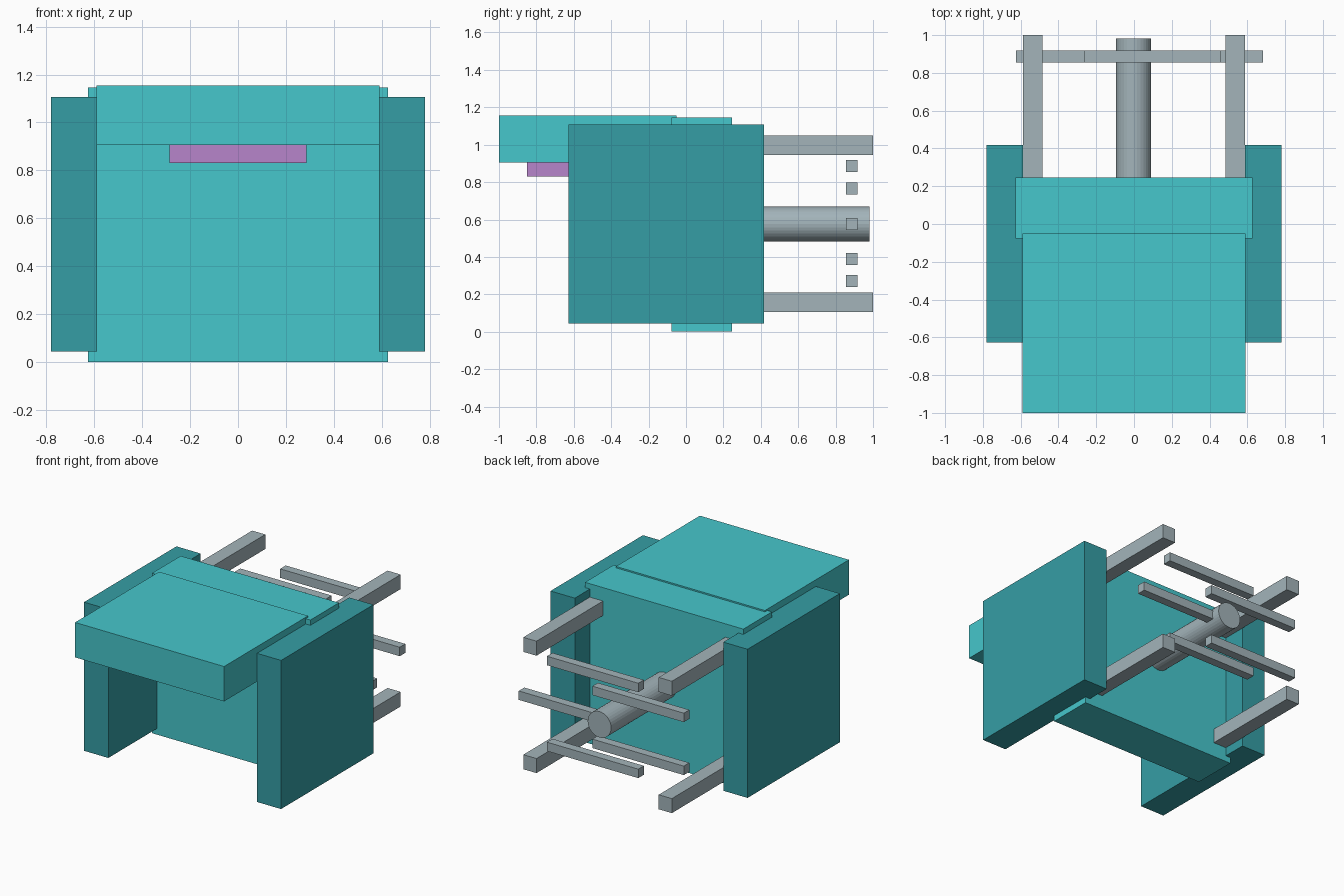
import bpy, math

if "Cube" in bpy.data.objects:
    bpy.data.objects.remove(bpy.data.objects["Cube"])


def material(name, rgb):
    """Flat colour given as sRGB 0-255, stored as linear."""
    def linear(c):
        c /= 255
        return c / 12.92 if c <= 0.04045 else ((c + 0.055) / 1.055) ** 2.4
    mat = bpy.data.materials.new(name)
    mat.diffuse_color = (*[linear(c) for c in rgb], 1)
    mat.use_nodes = True
    mat.node_tree.nodes["Principled BSDF"].inputs["Base Color"].default_value = mat.diffuse_color
    return mat


TURQUOISE = material("turquoise", (70, 199, 204))
TEAL = material("dark teal", (53, 158, 165))
GREY = material("steel grey", (163, 180, 186))
PURPLE = material("light purple", (183, 133, 203))


def box(name, mat, x, y, z):
    """Box from (min, max) ranges on each axis."""
    ranges = (x, y, z)
    bpy.ops.mesh.primitive_cube_add(size=1)
    ob = bpy.context.object
    ob.name = name
    for v in ob.data.vertices:
        v.co = [(a + b) / 2 + c * (b - a) for (a, b), c in zip(ranges, v.co)]
    ob.data.materials.append(mat)
    return ob


# Body: central slab, overhanging hood, purple strip under the hood
box("central_slab", TURQUOISE, (-0.627, 0.627), (-0.077, 0.247), (0, 1.145))
box("hood", TURQUOISE, (-0.59, 0.59), (-1, -0.05), (0.905, 1.155))
box("under_hood_strip", PURPLE, (-0.287, 0.285), (-0.85, -0.27), (0.83, 0.905))

# Side panels and the four corner beams at the back
for side, s in (("left", -1), ("right", 1)):
    box(f"{side}_side_panel", TEAL, sorted((s * 0.588, s * 0.78)),
        (-0.627, 0.418), (0.043, 1.107))
    for level, z in (("lower", 0.105), ("upper", 0.945)):
        box(f"{level}_{side}_beam", GREY, sorted((s * 0.484, s * 0.588)),
            (0.24, 1), (z, z + 0.104))

# Central rear shaft
bpy.ops.mesh.primitive_cylinder_add(
    vertices=32, radius=0.093, depth=0.74,
    location=(-0.002, 0.612, 0.576), rotation=(math.pi / 2, 0, 0))
shaft = bpy.context.object
shaft.name = "rear_shaft"
shaft.data.materials.append(GREY)

# Five staggered cross rods behind the body: (left end x, centre z)
for i, (x, z) in enumerate([(-0.265, 0.885), (-0.625, 0.767), (-0.042, 0.577),
                            (-0.625, 0.388), (-0.265, 0.27)], 1):
    box(f"cross_rod_{i}", GREY, (x, x + 0.724), (0.855, 0.918),
        (z - 0.032, z + 0.032))
